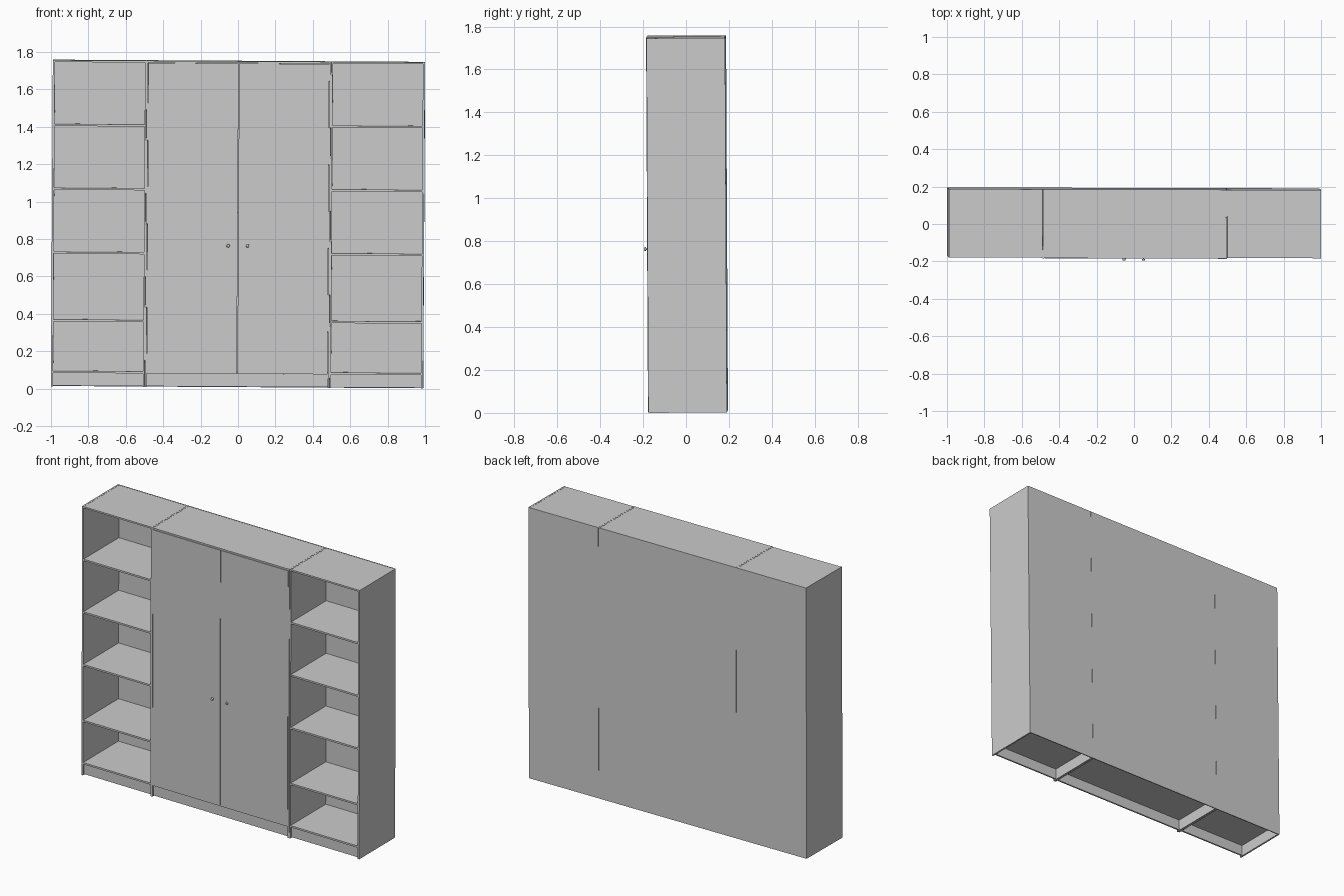
import bpy, bmesh
from mathutils import Matrix, Vector, Euler

if "Cube" in bpy.data.objects:
    bpy.data.objects.remove(bpy.data.objects["Cube"])

mat = bpy.data.materials.new("light grey")
mat.use_nodes = True
GREY = (0.6, 0.6, 0.6, 1)
mat.diffuse_color = GREY
mat.node_tree.nodes["Principled BSDF"].inputs["Base Color"].default_value = GREY

# The whole unit leans very slightly
TILT = Matrix.Translation((-0.005, 0, 0.007)) @ Euler((0.005, 0.006, -0.0025)).to_matrix().to_4x4()

FRONT, BACK, HEIGHT = -0.173, 0.193, 1.745
T = 0.011          # board thickness
BACK_T = 0.006     # back panel thickness


def add_object(name, bm):
    mesh = bpy.data.meshes.new(name)
    bm.to_mesh(mesh)
    bm.free()
    mesh.materials.append(mat)
    obj = bpy.data.objects.new(name, mesh)
    obj.matrix_world = TILT
    bpy.context.collection.objects.link(obj)
    return obj


def box(name, x, y, z):
    """Board spanning the (low, high) pairs x, y and z."""
    lo, hi = Vector((x[0], y[0], z[0])), Vector((x[1], y[1], z[1]))
    bm = bmesh.new()
    bmesh.ops.create_cube(bm, size=1)
    bmesh.ops.scale(bm, vec=hi - lo, verts=bm.verts)
    bmesh.ops.translate(bm, vec=(lo + hi) / 2, verts=bm.verts)
    return add_object(name, bm)


def carcass(name, x0, x1, front, t_left, t_right):
    """Two sides, top, bottom, back and recessed plinth."""
    inner = (x0 + t_left, x1 - t_right)
    deep = (front, BACK - BACK_T)
    box(name + "_side_right", (x0, inner[0]), deep, (0, HEIGHT))
    box(name + "_side_left", (inner[1], x1), deep, (0, HEIGHT))
    box(name + "_top", inner, (front + 0.001, deep[1]), (HEIGHT - T, HEIGHT - 0.001))
    box(name + "_bottom", inner, (front + 0.014, deep[1]) if name == "wardrobe"
        else (front + 0.001, deep[1]), (0.072, 0.083))
    box(name + "_back", (x0, x1), (BACK - BACK_T, BACK), (0, HEIGHT))
    box(name + "_plinth", inner, (front + 0.012, front + 0.022), (0.004, 0.072))
    return inner


# Open shelf units on both ends
OUT, MID = 0.995, 0.494
for name, x0, x1, t0, t1 in (("right_bookcase", -OUT, -MID, T, 0.008),
                             ("left_bookcase", MID, OUT, 0.008, T)):
    inner = carcass(name, x0, x1, FRONT, t0, t1)
    for i, top in enumerate((0.358, 0.720, 1.062, 1.403)):
        box(f"{name}_shelf_{i + 1}", inner, (FRONT + 0.001, BACK - BACK_T), (top - T, top))

# Central wardrobe with two doors
W_FRONT = FRONT - 0.003
inner = carcass("wardrobe", -MID + 0.001, MID - 0.001, W_FRONT, 0.008, 0.008)
for name, side in (("right", -1), ("left", 1)):
    xs = sorted((side * 0.0015, side * (inner[1] - 0.0015)))
    box(name + "_door", xs, (W_FRONT, W_FRONT + 0.012), (0.073, HEIGHT - T - 0.002))

    # Knob: thin stem with a round head
    bm = bmesh.new()
    for radius, y0, y1 in ((0.004, 0, 0.008), (0.009, 0.006, 0.015)):
        bmesh.ops.create_cone(
            bm, cap_ends=True, segments=16, radius1=radius, radius2=radius * 0.8, depth=y1 - y0,
            matrix=Matrix.Translation((side * 0.052, W_FRONT - (y0 + y1) / 2, 0.757))
            @ Matrix.Rotation(1.5708, 4, "X"))
    knob = add_object(name + "_knob", bm)
    bpy.ops.object.select_all(action="DESELECT")
    knob.select_set(True)
    bpy.context.view_layer.objects.active = knob
    bpy.ops.object.shade_smooth_by_angle()
